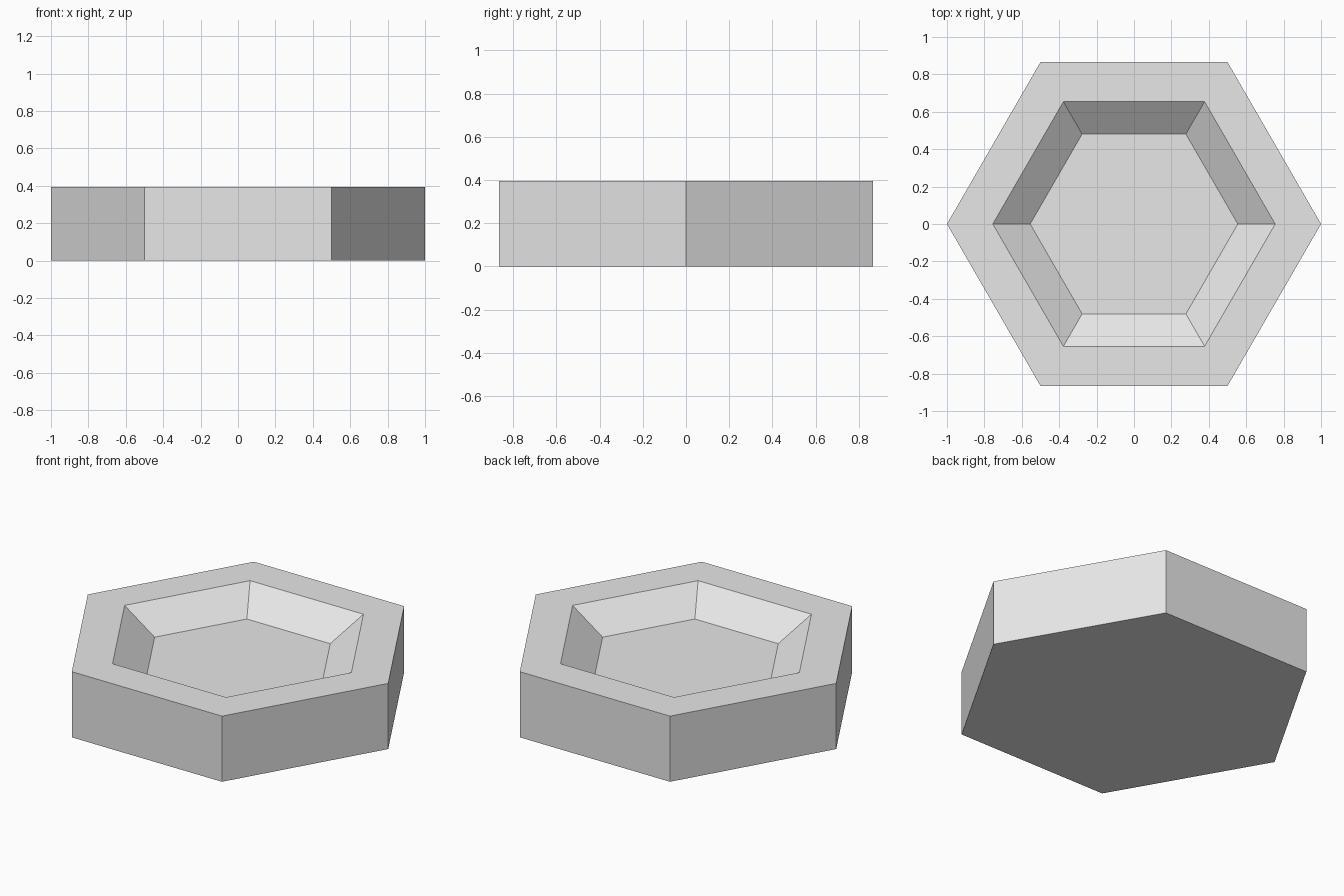
import bpy
import bmesh
from math import cos, sin, pi

cube = bpy.data.objects.get("Cube")
if cube:
    bpy.data.objects.remove(cube, do_unlink=True)

SIDES = 6

# Single plain grey material
grey = bpy.data.materials.new("light_grey")
grey.use_nodes = True
colour = (0.8, 0.8, 0.8, 1.0)
grey.diffuse_color = colour
grey.node_tree.nodes["Principled BSDF"].inputs["Base Color"].default_value = colour


def ring(bm, radius, z):
    """Hexagon of vertices with corners on the x axis."""
    return [bm.verts.new((radius * cos(2 * pi * i / SIDES),
                          radius * sin(2 * pi * i / SIDES), z))
            for i in range(SIDES)]


# Hexagonal tray: outer wall, flat rim, sloping inner wall and sunken floor
bm = bmesh.new()
profile = [(1.0, 0.0), (1.0, 0.395), (0.755, 0.395), (0.555, 0.257)]
rings = [ring(bm, r, z) for r, z in profile]
for lower, upper in zip(rings, rings[1:]):
    for i in range(SIDES):
        j = (i + 1) % SIDES
        bm.faces.new((lower[i], lower[j], upper[j], upper[i]))
bm.faces.new(rings[-1])            # floor of the recess
bm.faces.new(rings[0][::-1])       # underside
bmesh.ops.recalc_face_normals(bm, faces=bm.faces)

mesh = bpy.data.meshes.new("hexagonal_tray")
bm.to_mesh(mesh)
bm.free()
mesh.materials.append(grey)
tray = bpy.data.objects.new("hexagonal_tray", mesh)
bpy.context.collection.objects.link(tray)
